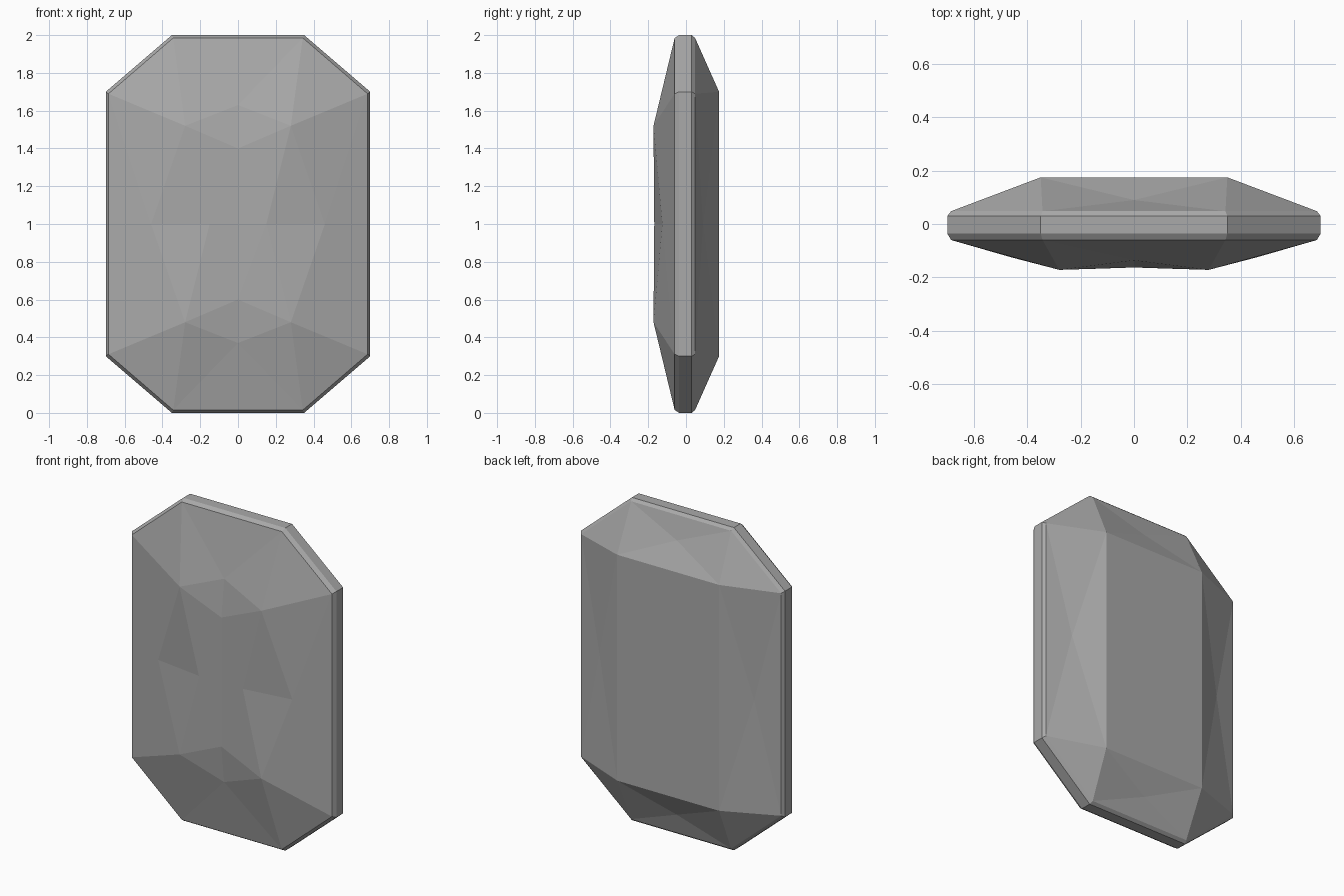
import bpy
import bmesh

cube = bpy.data.objects.get("Cube")
if cube:
    bpy.data.objects.remove(cube, do_unlink=True)

# Stone colour
grey = bpy.data.materials.new("stone_grey")
grey.use_nodes = True
grey.diffuse_color = (0.4, 0.4, 0.4, 1)
grey.node_tree.nodes["Principled BSDF"].inputs["Base Color"].default_value = (0.4, 0.4, 0.4, 1)

bm = bmesh.new()


def vert(x, y, z):
    return bm.verts.new((x, y, z))


def facet(*corners):
    face = bm.faces.new(corners)
    face.normal_update()
    if face.normal.dot(face.calc_center_median()) < 0:
        face.normal_flip()


# One quarter of the gem is built about its centre, then mirrored
outline = [(0, 1), (0.35, 1), (0.70, 0.70), (0.70, 0)]


def ring(y, sx=1, sz=1):
    return [vert(x * sx, y, z * sz) for x, z in outline]


# Girdle: straight band with a narrow chamfer on both sides
rings = [ring(-0.06, 0.98, 0.985), ring(-0.036), ring(0.03), ring(0.048, 0.98, 0.985)]
for lower, upper in zip(rings, rings[1:]):
    for i in range(3):
        facet(lower[i], lower[i + 1], upper[i + 1], upper[i])

# Crown: star-shaped table surrounded by folded facets
f = rings[0]
centre = vert(0, -0.163, 0)
table_top = vert(0, -0.163, 0.40)
table_side = vert(0.15, -0.168, 0)
peak = vert(0.28, -0.172, 0.52)
top_fold = vert(0, -0.136, 0.63)
side_fold = vert(0.46, -0.125, 0)
facet(centre, table_side, table_top)
facet(table_top, table_side, peak)
facet(table_top, peak, top_fold)
facet(table_side, side_fold, peak)
facet(top_fold, peak, f[1])
facet(top_fold, f[1], f[0])
facet(peak, f[2], f[1])
facet(peak, side_fold, f[2])
facet(side_fold, f[3], f[2])

# Back: flat rectangle with sunken four-way facets around it
r = rings[3]
middle = vert(0, 0.175, 0)
back_top = vert(0, 0.175, 0.70)
corner = vert(0.35, 0.175, 0.70)
back_side = vert(0.35, 0.175, 0)
top_dip = vert(0, 0.09, 0.85)
side_dip = vert(0.53, 0.09, 0)
facet(middle, back_side, corner, back_top)
facet(back_top, corner, top_dip)
facet(top_dip, corner, r[1])
facet(top_dip, r[1], r[0])
facet(corner, r[2], r[1])
facet(corner, back_side, side_dip)
facet(corner, side_dip, r[2])
facet(side_dip, r[3], r[2])

mesh = bpy.data.meshes.new("faceted_gem")
bm.to_mesh(mesh)
bm.free()
mesh.materials.append(grey)
gem = bpy.data.objects.new("faceted_gem", mesh)
bpy.context.collection.objects.link(gem)
gem.location.z = 1

mirror = gem.modifiers.new("quarter_mirror", "MIRROR")
mirror.use_axis = (True, False, True)
mirror.use_clip = True
